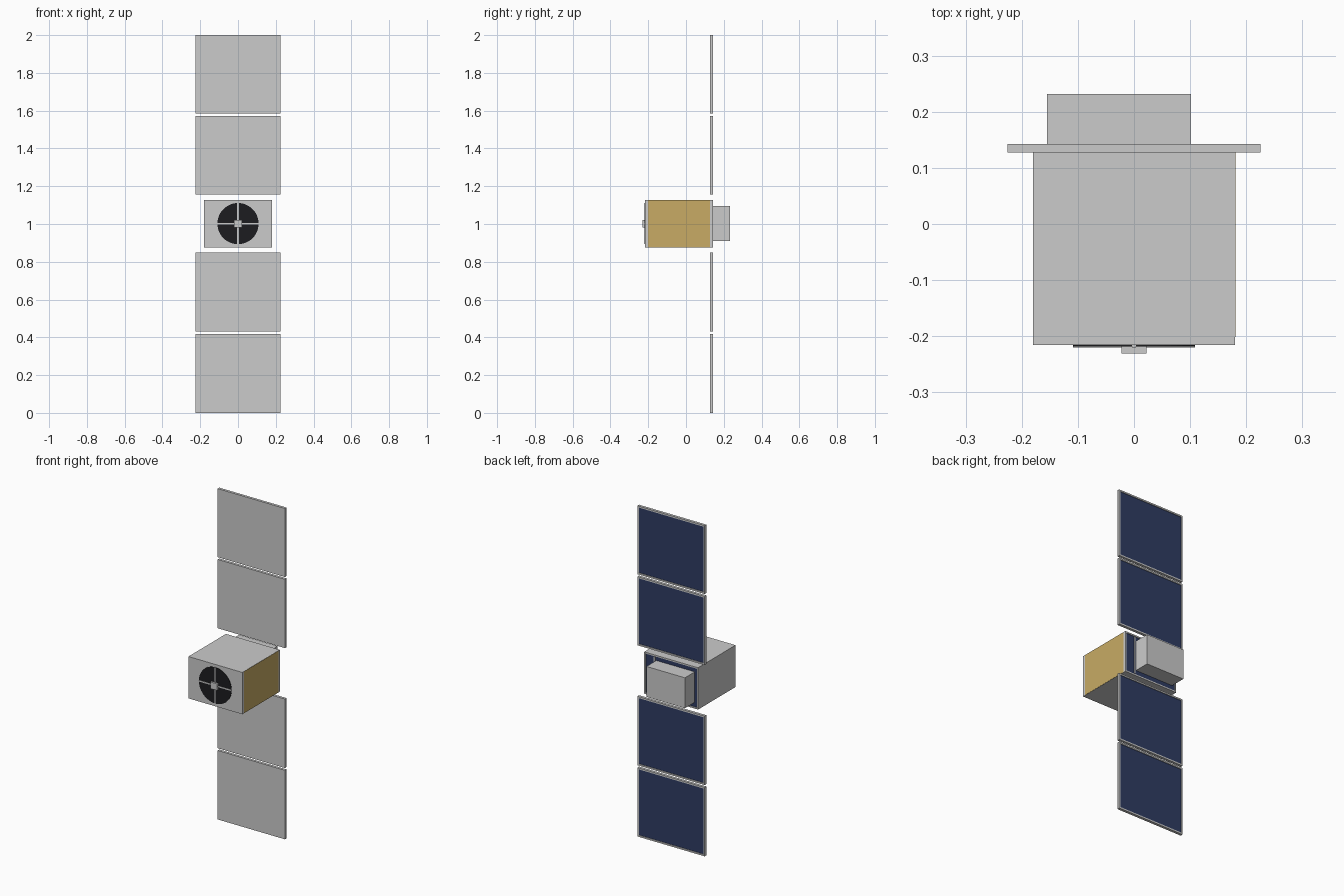
import bpy, bmesh, math
from mathutils import Matrix, Vector

if "Cube" in bpy.data.objects:
    bpy.data.objects.remove(bpy.data.objects["Cube"])


def material(name, color):
    m = bpy.data.materials.new(name)
    m.diffuse_color = (*color, 1)
    m.use_nodes = True
    m.node_tree.nodes["Principled BSDF"].inputs["Base Color"].default_value = m.diffuse_color
    return m


BLUE = material("solar_blue", (0.028, 0.045, 0.125))
GOLD = material("gold_foil", (0.58, 0.41, 0.13))
BLACK = material("aperture_black", (0.012, 0.012, 0.014))


def finish(name, bm, mats=()):
    mesh = bpy.data.meshes.new(name)
    bm.to_mesh(mesh)
    bm.free()
    for m in mats:
        mesh.materials.append(m)
    ob = bpy.data.objects.new(name, mesh)
    bpy.context.collection.objects.link(ob)
    return ob


def box_bm(x0, x1, y0, y1, z0, z1):
    bm = bmesh.new()
    bmesh.ops.create_cube(bm, size=1, matrix=Matrix.Translation(
        ((x0 + x1) / 2, (y0 + y1) / 2, (z0 + z1) / 2))
        @ Matrix.Diagonal((x1 - x0, y1 - y0, z1 - z0, 1)))
    return bm


def box(name, *dims, mats=()):
    return finish(name, box_bm(*dims), mats)


def framed(name, dims, axis, border, depth, mat):
    """Box whose face along axis has a border and a sunken coloured field."""
    bm = box_bm(*dims)
    bm.normal_update()
    face = max(bm.faces, key=lambda f: f.normal.dot(Vector(axis)))
    bmesh.ops.inset_region(bm, faces=[face], thickness=border)
    bmesh.ops.inset_region(bm, faces=[face], thickness=0.0005, depth=-depth)
    face.material_index = 1
    return finish(name, bm, (None, mat))


def disc(name, radius, y0, y1, z, mat):
    bm = bmesh.new()
    bmesh.ops.create_cone(bm, cap_ends=True, segments=48, radius1=radius, radius2=radius,
                          depth=y1 - y0, matrix=Matrix.Translation((0, (y0 + y1) / 2, z))
                          @ Matrix.Rotation(math.pi / 2, 4, 'X'))
    return finish(name, bm, (mat,))


# Body, with solar cells on its rear face
Z0, Z1, ZC = 0.875, 1.128, 1.002
framed("body", (-0.18, 0.18, -0.216, 0.142, Z0, Z1), (0, 1, 0), 0.012, 0.004, BLUE)
box("rear_cell_divider", 0.107, 0.117, 0.136, 0.142, Z0 + 0.012, Z1 - 0.012)

# Gold radiator on the right side
box("gold_side_panel", 0.178, 0.1808, -0.201, 0.127, Z0 + 0.001, Z1 - 0.001, mats=(GOLD,))

# Equipment box on the back
box("rear_equipment_box", -0.155, 0.102, 0.136, 0.232, 0.911, 1.095)

# Four solar panels in a vertical line, two above and two below
for name, z0, z1 in (("outer_lower", 0.0, 0.417), ("inner_lower", 0.431, 0.848),
                     ("inner_upper", 1.156, 1.572), ("outer_upper", 1.586, 2.0)):
    framed("solar_panel_" + name, (-0.225, 0.225, 0.127, 0.143, z0, z1),
           (0, 1, 0), 0.013, 0.004, BLUE)

# Telescope aperture with cross vanes and central hub on the front
disc("aperture", 0.109, -0.2185, -0.214, ZC, BLACK)
box("vane_horizontal", -0.109, 0.109, -0.2205, -0.216, ZC - 0.004, ZC + 0.004)
box("vane_vertical", -0.004, 0.004, -0.2205, -0.216, ZC - 0.109, ZC + 0.109)
box("aperture_hub", -0.022, 0.022, -0.231, -0.216, ZC - 0.02, ZC + 0.02)
bpy.context.view_layer.update()
